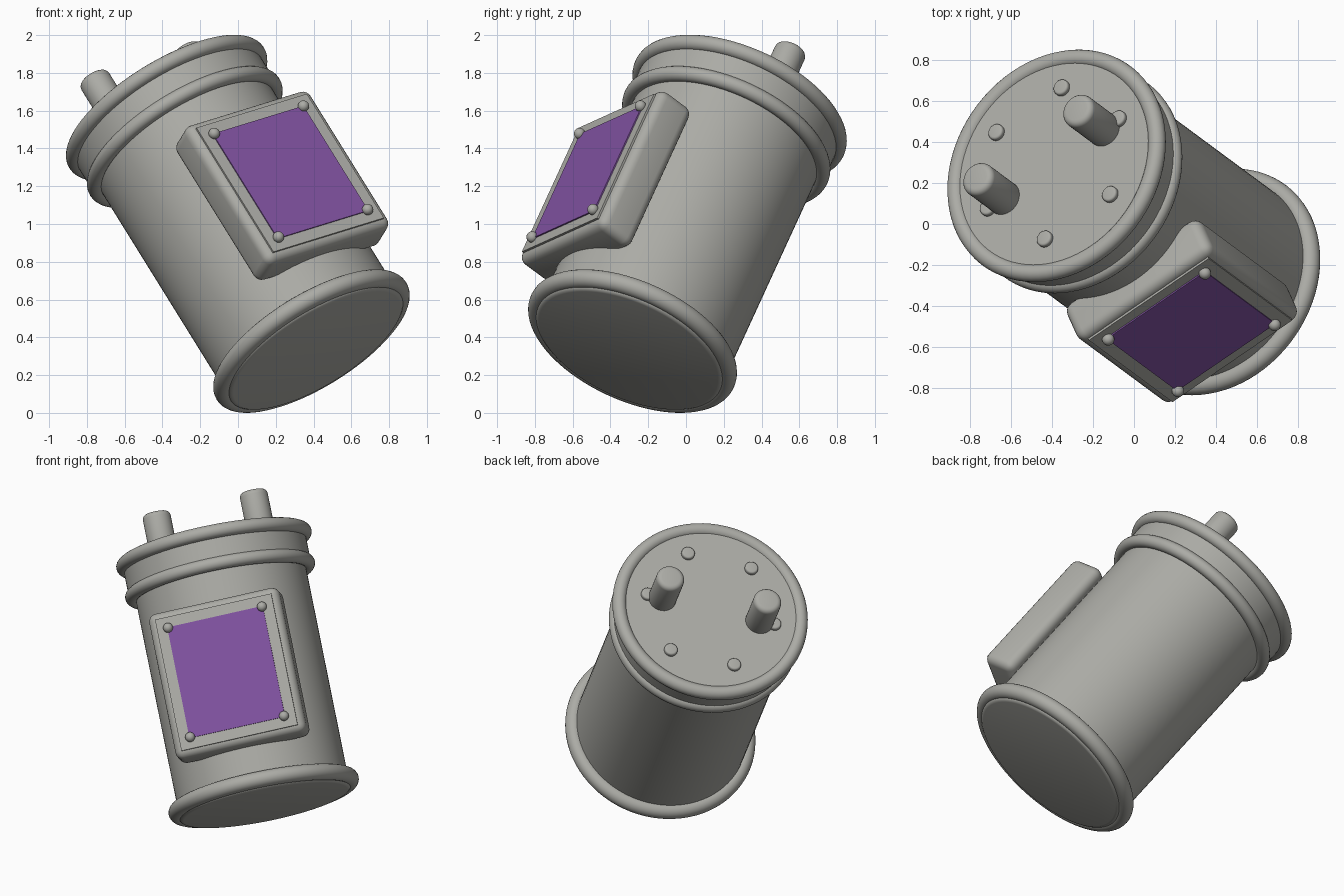
import bpy, bmesh, math
from mathutils import Matrix, Vector

cube = bpy.data.objects.get("Cube")
if cube:
    bpy.data.objects.remove(cube, do_unlink=True)


def material(name, rgb):
    m = bpy.data.materials.new(name)
    m.use_nodes = True
    m.diffuse_color = (*rgb, 1)
    m.node_tree.nodes["Principled BSDF"].inputs["Base Color"].default_value = (*rgb, 1)
    return m


GREY = material("warm grey", (0.41, 0.41, 0.38))
PURPLE = material("purple", (0.22, 0.085, 0.36))

# Tilted frame: local z runs up the can, local -y faces out of the panel
axis = Vector((-0.767, 0.567, 1.235)).normalized()
side = Vector((0.795, 0.55, 0.254))
side = (side - axis * side.dot(axis)).normalized()
back = axis.cross(side)
FRAME = Matrix.Translation((0.389, -0.283, 0.38)) @ Matrix((side, back, axis)).transposed().to_4x4()


def finish(obj, mat, loc):
    """Colour, smooth and place a part given in the can's own frame."""
    obj.data.materials.append(mat)
    obj.data.shade_smooth()
    obj.data.set_sharp_from_angle(angle=math.radians(35))
    obj.matrix_world = FRAME @ Matrix.Translation(loc)
    return obj


def make(name, bm, mat, loc):
    mesh = bpy.data.meshes.new(name)
    bm.to_mesh(mesh)
    bm.free()
    obj = bpy.data.objects.new(name, mesh)
    bpy.context.collection.objects.link(obj)
    return finish(obj, mat, loc)


def cylinder(name, r, z0, z1, bevel=0, x=0, y=0, sides=96):
    """Upright cylinder with rounded rims."""
    bm = bmesh.new()
    bmesh.ops.create_cone(bm, cap_ends=True, segments=sides, radius1=r, radius2=r, depth=z1 - z0)
    if bevel:
        rims = [e for e in bm.edges if abs(e.verts[0].co.z - e.verts[1].co.z) < 1e-5]
        bmesh.ops.bevel(bm, geom=rims, offset=bevel, segments=4, profile=0.5, affect='EDGES')
    return make(name, bm, GREY, (x, y, (z0 + z1) / 2))


def box(name, size, loc, mat, bevel=0):
    bm = bmesh.new()
    bmesh.ops.create_cube(bm, size=1)
    bmesh.ops.scale(bm, vec=size, verts=bm.verts)
    if bevel:
        bmesh.ops.bevel(bm, geom=bm.edges[:], offset=bevel, segments=5, profile=0.5, affect='EDGES')
    return make(name, bm, mat, loc)


def ring(name, major, minor, z):
    bpy.ops.mesh.primitive_torus_add(major_segments=80, minor_segments=20,
                                     major_radius=major, minor_radius=minor)
    obj = bpy.context.object
    obj.name = name
    finish(obj, GREY, (0, 0, z))


# Can body, foot and lid
cylinder("can_body", 0.528, -0.03, 1.5)
cylinder("foot_plate", 0.535, -0.06, 0.03, 0.028)
cylinder("lid", 0.565, 1.365, 1.585)
ring("bottom_ring", 0.54, 0.05, 0)
ring("lid_lower_ring", 0.548, 0.041, 1.365)
ring("lid_upper_ring", 0.563, 0.043, 1.56)

# Two terminals and six bolts on the lid
for label, s in (("left", 1), ("right", -1)):
    cylinder(f"{label}_terminal", 0.086, 1.55, 1.86, 0.03, x=0.305 * s, sides=40)
for i in range(6):
    a = math.radians(60 * i)
    cylinder(f"lid_bolt_{i + 1}", 0.041, 1.55, 1.61, 0.012,
             0.398 * math.cos(a), 0.398 * math.sin(a), 24)

# Panel housing with its raised face, coloured plate and corner screws
MID, FACE = 0.675, 0.638
box("panel_housing", (0.82, 0.225, 0.92), (0, -0.515, MID), GREY, 0.05)
box("housing_mount", (0.6, 0.3, 0.8), (0, -0.4, MID), GREY)
box("panel_face", (0.73, 0.03, 0.83), (0, -FACE + 0.015, MID), GREY)
box("panel_plate", (0.6, 0.008, 0.7), (0, -FACE - 0.003, MID), PURPLE)
for sx, h in ((-1, "right"), (1, "left")):
    for sz, v in ((-1, "lower"), (1, "upper")):
        bm = bmesh.new()
        bmesh.ops.create_uvsphere(bm, u_segments=20, v_segments=12, radius=0.03)
        make(f"{v}_{h}_screw", bm, GREY, (0.295 * sx, -FACE - 0.012, MID + 0.346 * sz))
